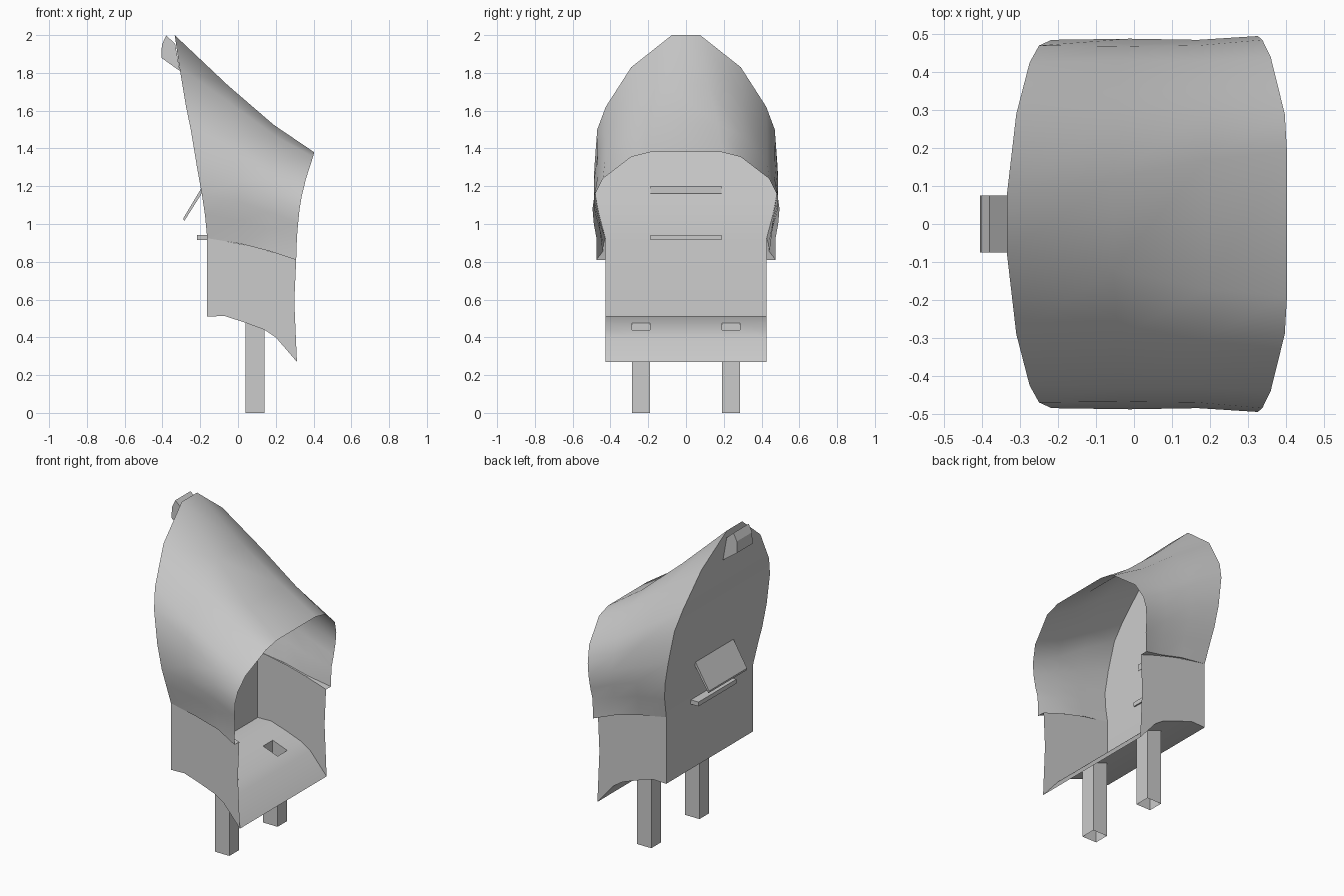
import bpy, bmesh

if "Cube" in bpy.data.objects:
    bpy.data.objects.remove(bpy.data.objects["Cube"])

W = 0.427  # half width of the seat and lower panels


def make(name, verts, faces, smooth=None):
    me = bpy.data.meshes.new(name)
    me.from_pydata(verts, [], faces)
    bm = bmesh.new()
    bm.from_mesh(me)
    bmesh.ops.remove_doubles(bm, verts=bm.verts, dist=1e-5)
    bmesh.ops.recalc_face_normals(bm, faces=bm.faces)
    bm.to_mesh(me)
    bm.free()
    ob = bpy.data.objects.new(name, me)
    bpy.context.collection.objects.link(ob)
    if smooth:
        bpy.ops.object.select_all(action='DESELECT')
        ob.select_set(True)
        bpy.context.view_layer.objects.active = ob
        bpy.ops.object.shade_smooth_by_angle(angle=smooth)
    return ob


def grid(name, rows, skip=(), smooth=None):
    """Skin a list of equally long point rows, leaving out skipped cells."""
    n = len(rows[0])
    faces = [(i * n + j, i * n + j + 1, (i + 1) * n + j + 1, (i + 1) * n + j)
             for i in range(len(rows) - 1) for j in range(n - 1) if (i, j) not in skip]
    return make(name, [p for r in rows for p in r], faces, smooth)


def prism(name, prof, half):
    """Extrude an x-z profile to both sides along y."""
    n = len(prof)
    verts = [(x, s * half, z) for s in (-1, 1) for x, z in prof]
    faces = [tuple(range(n)), tuple(range(n, 2 * n))]
    faces += [(i, (i + 1) % n, n + (i + 1) % n, n + i) for i in range(n)]
    return make(name, verts, faces)


def lerp(x, pts):
    for (a, p), (b, q) in zip(pts, pts[1:]):
        if x <= b:
            return p + (q - p) * (x - a) / (b - a)
    return pts[-1][1]


# Hood: half cross-sections (y, z) from back to mouth, running ridge to hem
back = [(.075, 2), (.29, 1.83), (.425, 1.62), (.47, 1.5), (.485, 1.3),
        (.48, 1.15), (.46, 1.05), (W, .925)]
mid1 = [(.12, 1.735), (.30, 1.64), (.43, 1.46), (.468, 1.37), (.488, 1.22),
        (.485, 1.12), (.46, 1.02), (.437, .895)]
mid2 = [(.17, 1.525), (.30, 1.47), (.43, 1.33), (.47, 1.24), (.485, 1.15),
        (.48, 1.06), (.455, .97), (.44, .855)]
mouth = [(.19, 1.38), (.29, 1.355), (.44, 1.24), (.485, 1.15), (.495, 1.08),
         (.488, 1.0), (.475, .93), (.475, .81)]
back_x = [-.335, -.31, -.275, -.25, -.217, -.19, -.175, -.163]
mouth_x = [.403, .397, .36, .338, .326, .318, .312, .308]

rows = []
for sec, t in ((back, 0), (mid1, .38), (mid2, .71), (mouth, 1)):
    half = [(a + (b - a) * t, y, z)
            for (y, z), a, b in zip(sec, back_x, mouth_x)]
    half.append((half[-1][0], W, half[-1][2]))  # ledge back to the side panel
    rows.append([(x, -y, z) for x, y, z in half[::-1]] + half)
grid("hood", rows, smooth=0.9)
hem = [(r[-1][0], r[-1][2]) for r in rows]

# Back panel, following the rear outline of the hood
outline = [(x, y, z) for x, (y, z) in zip(back_x, back)] + [(-.163, W, .51)]
grid("back_panel", [[(x, -y, z), (x, y, z)] for x, y, z in outline], smooth=0.5)

# Seat, curving down to the front, with openings over the legs
seat = [(-.163, .51), (-.07, .513), (.04, .477), (.14, .44), (.2, .4), (.312, .27)]
ys = [-W, -.285, -.19, .19, .285, W]
grid("seat", [[(x, y, z) for y in ys] for x, z in seat],
     skip={(2, 1), (2, 3)}, smooth=0.6)

# Side panels between seat and hood
for s, side in ((-1, "right"), (1, "left")):
    grid("side_panel_" + side,
         [[(x, s * W, z),
           (min(x, .298), s * W, (z + lerp(x, hem)) / 2 + .05),
           (min(x, .308), s * W, lerp(x, hem))] for x, z in seat], smooth=0.6)

# Open square-tube legs cut to the seat slope
for s, side in ((-1, "right"), (1, "left")):
    ring = [(.04, .19, .477), (.14, .19, .44), (.14, .285, .44),
            (.04, .285, .477), (.04, .19, .477)]
    grid("leg_" + side, [[(x, s * y, h) for x, y, z in ring for h in (z,)],
                         [(x, s * y, 0) for x, y, z in ring]])

# Handle loop at the top of the back
prism("top_handle", [(-.333, 1.955), (-.38, 1.997), (-.403, 1.95),
                     (-.406, 1.88), (-.308, 1.81)], .075)

# Slanted flap and small ledge on the back
prism("back_flap", [(-.188, 1.2), (-.29, 1.03), (-.285, 1.015), (-.19, 1.165)], .187)
prism("back_ledge", [(-.217, .915), (-.155, .915), (-.155, .942), (-.217, .942)], .187)
